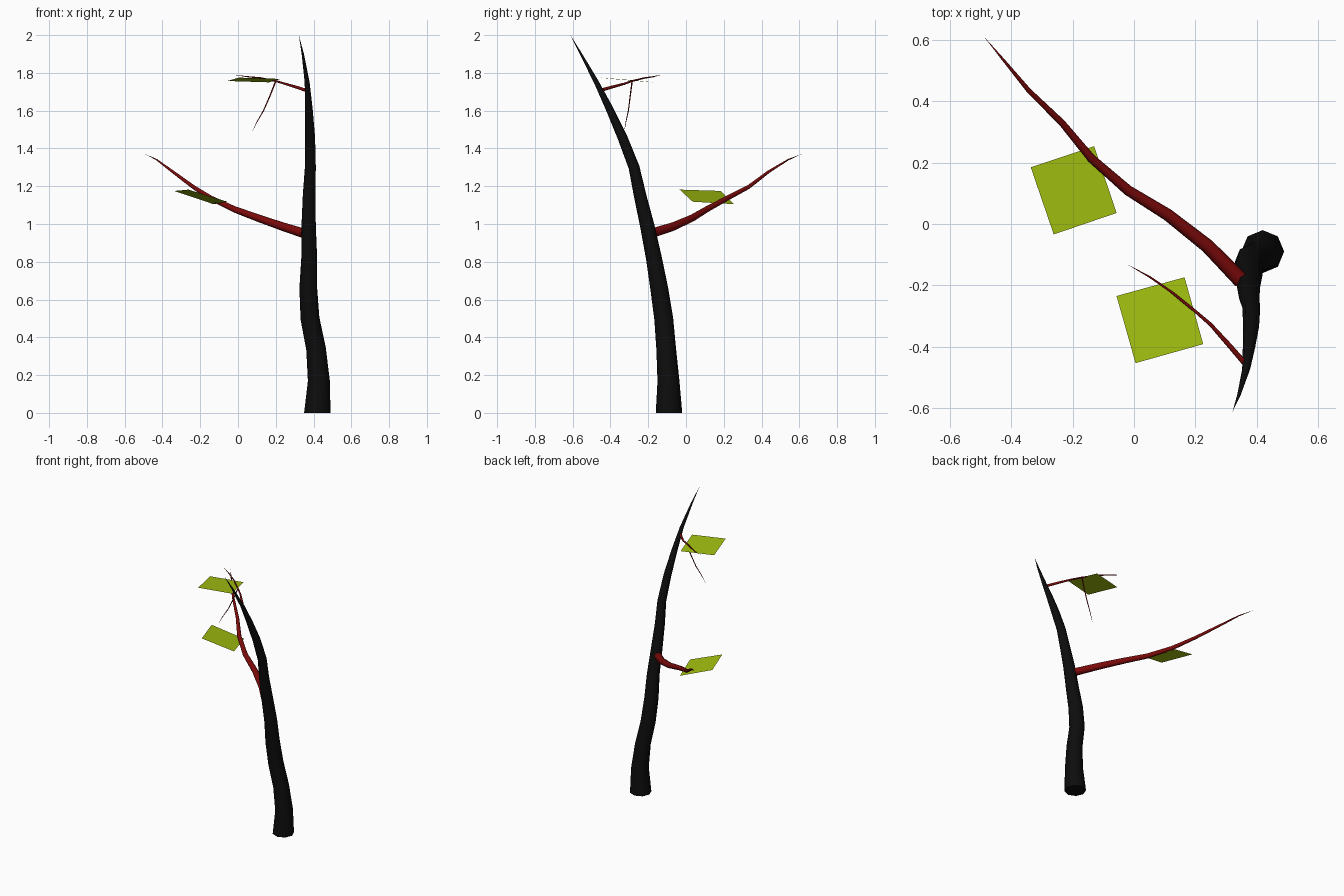
import bpy, bmesh, math
from mathutils import Vector


def material(name, rgb):
    m = bpy.data.materials.new(name)
    m.diffuse_color = (*rgb, 1)
    return m


BARK = material("bark", (0.004, 0.004, 0.004))
BRANCH = material("branch_red", (0.2, 0.003, 0.003))
LEAF = material("leaf_green", (0.36, 0.52, 0.005))


def finish(name, bm, mat, smooth=True):
    me = bpy.data.meshes.new(name)
    bm.to_mesh(me)
    bm.free()
    ob = bpy.data.objects.new(name, me)
    bpy.context.collection.objects.link(ob)
    me.materials.append(mat)
    for p in me.polygons:
        p.use_smooth = smooth and len(p.vertices) < 5
    return ob


def limb(name, pts, mat, sides):
    """Tapered tube through (x, y, z, radius) points, ending in a tip."""
    bm = bmesh.new()
    path = [Vector(p[:3]) for p in pts]
    rings = []
    for i, c in enumerate(path[:-1]):
        t = (path[i + 1] - path[max(i - 1, 0)]).normalized()
        if i == 0 and c.z == 0:
            t = Vector((0, 0, 1))
        ref = Vector((0, 1, 0)) if abs(t.z) > 0.8 else Vector((0, 0, 1))
        if name == "drooping_twig":
            ref = Vector((0, 1, 0))
        u = ref.cross(t).normalized()
        v = t.cross(u)
        ring = []
        for k in range(sides):
            a = 2 * math.pi * k / sides
            ring.append(bm.verts.new(c + pts[i][3] * (u * math.cos(a) + v * math.sin(a))))
        rings.append(ring)
    for a, b in zip(rings, rings[1:]):
        for k in range(sides):
            j = (k + 1) % sides
            bm.faces.new((a[k], a[j], b[j], b[k]))
    tip = bm.verts.new(path[-1])
    for k in range(sides):
        bm.faces.new((rings[-1][k], rings[-1][(k + 1) % sides], tip))
    bm.faces.new(rings[0][::-1])
    return finish(name, bm, mat)


def leaf(name, corners):
    bm = bmesh.new()
    bm.faces.new([bm.verts.new(c) for c in corners])
    return finish(name, bm, LEAF, False)


# Leaning trunk
limb("trunk", [
    (0.42, -0.09, 0, 0.07), (0.428, -0.093, 0.17, 0.058), (0.413, -0.105, 0.34, 0.052),
    (0.381, -0.118, 0.5, 0.05), (0.372, -0.142, 0.66, 0.047), (0.377, -0.17, 0.82, 0.042),
    (0.374, -0.205, 0.99, 0.038), (0.376, -0.243, 1.15, 0.033), (0.383, -0.275, 1.3, 0.029),
    (0.382, -0.337, 1.46, 0.026), (0.375, -0.405, 1.61, 0.02), (0.366, -0.474, 1.75, 0.013),
    (0.343, -0.556, 1.9, 0.006), (0.322, -0.612, 2.0, 0)], BARK, 8)

# Large lower branch
limb("lower_branch", [
    (0.35, -0.185, 0.95, 0.026), (0.24, -0.072, 0.985, 0.023), (0.11, 0.03, 1.03, 0.02),
    (-0.02, 0.11, 1.078, 0.017), (-0.14, 0.215, 1.135, 0.014), (-0.235, 0.33, 1.195, 0.011),
    (-0.343, 0.435, 1.275, 0.008), (-0.43, 0.54, 1.34, 0.004), (-0.49, 0.612, 1.37, 0)], BRANCH, 8)

# Thin upper branch and its drooping twig
limb("upper_branch", [
    (0.362, -0.455, 1.707, 0.009), (0.31, -0.395, 1.724, 0.008), (0.25, -0.328, 1.742, 0.006),
    (0.2, -0.285, 1.757, 0.005), (0.12, -0.22, 1.773, 0.004), (0.05, -0.172, 1.78, 0.003),
    (-0.025, -0.13, 1.79, 0)], BRANCH, 8)
limb("drooping_twig", [
    (0.2, -0.285, 1.757, 0.004), (0.17, -0.295, 1.68, 0.0035), (0.135, -0.305, 1.6, 0.003),
    (0.1, -0.318, 1.54, 0.002), (0.07, -0.33, 1.475, 0)], BRANCH, 6)

# Square leaves
leaf("lower_leaf", [(-0.337, 0.185, 1.175), (-0.262, -0.034, 1.182),
                    (-0.057, 0.036, 1.118), (-0.13, 0.254, 1.105)])
leaf("upper_leaf", [(-0.057, -0.235, 1.757), (0.005, -0.454, 1.775),
                    (0.226, -0.392, 1.768), (0.165, -0.174, 1.75)])
